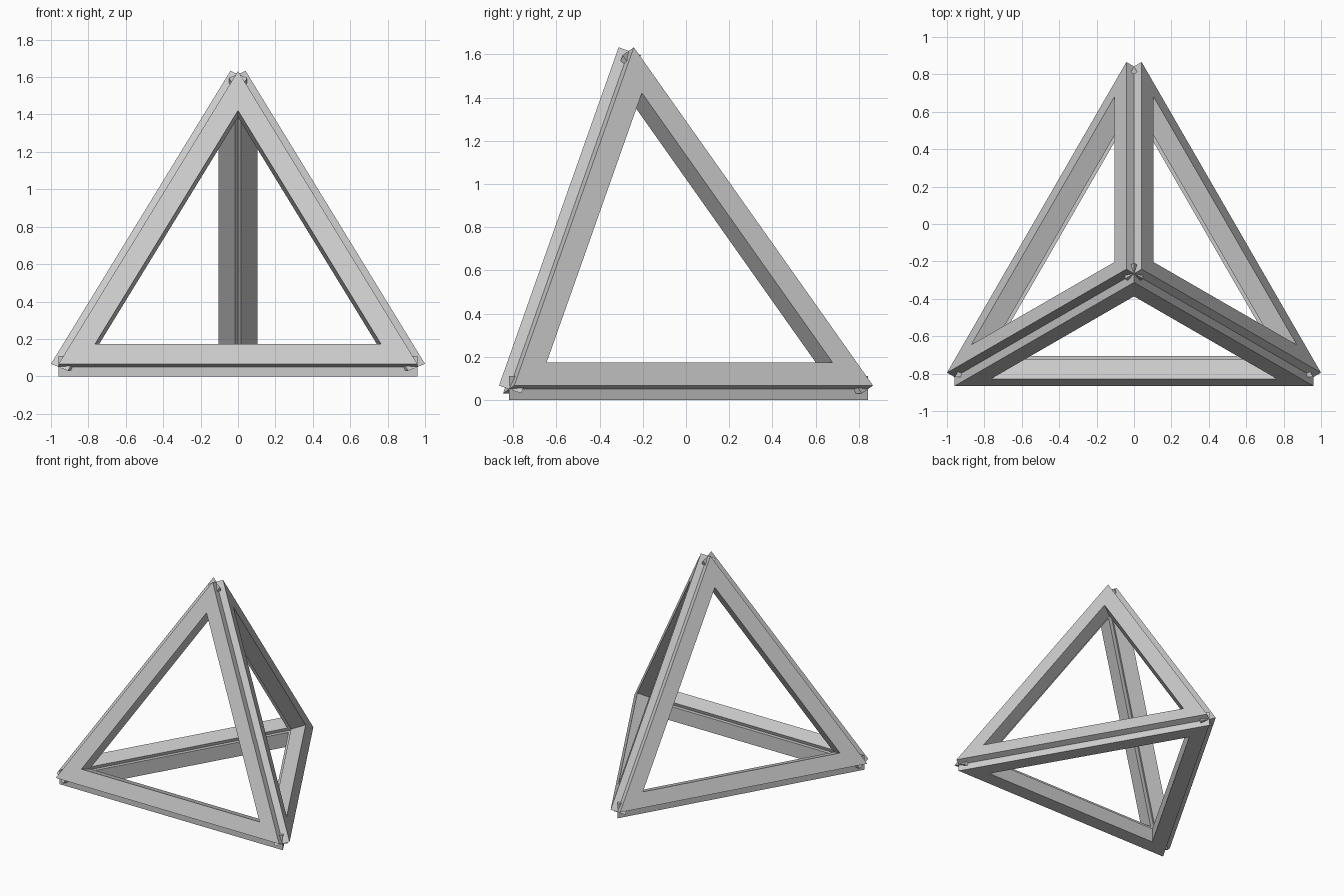
import bpy, bmesh, math
from mathutils import Vector

if "Cube" in bpy.data.objects:
    bpy.data.objects.remove(bpy.data.objects["Cube"])

S = 1.918          # edge of the core tetrahedron
OUT, IN = 0.05, 0.06   # plate thickness outside / inside the core face
W = 0.112          # width of the frame bars
Y0 = -0.265        # position of the vertical axis

# core tetrahedron corners: three on the ground frame plus the apex
R = S / math.sqrt(3)
left, right, back = [Vector((R * math.cos(math.radians(a)), Y0 + R * math.sin(math.radians(a)), OUT))
                     for a in (210, 330, 90)]
apex = Vector((0, Y0, OUT + S * math.sqrt(2 / 3)))
centre = (left + right + back + apex) / 4


def triangle_frame(name, corners):
    """Flat triangular frame with square-cut edges, straddling one core face."""
    mid = sum(corners, Vector()) / 3
    n = (mid - centre).normalized()
    inner = [mid + (c - mid) * (1 - 2 * W / R) for c in corners]
    bm = bmesh.new()
    ring = lambda pts, off: [bm.verts.new(p + n * off) for p in pts]
    loops = [ring(corners, OUT), ring(inner, OUT), ring(inner, -IN), ring(corners, -IN)]
    for k in range(4):
        a, b = loops[k], loops[(k + 1) % 4]
        for i in range(3):
            j = (i + 1) % 3
            bm.faces.new((a[i], a[j], b[j], b[i]))
    bmesh.ops.recalc_face_normals(bm, faces=bm.faces)
    me = bpy.data.meshes.new(name)
    bm.to_mesh(me)
    bm.free()
    bpy.context.collection.objects.link(bpy.data.objects.new(name, me))


# four frames, one per tetrahedron face
triangle_frame("bottom_frame", [left, right, back])
triangle_frame("front_frame", [left, right, apex])
triangle_frame("right_frame", [right, back, apex])
triangle_frame("left_frame", [back, left, apex])
